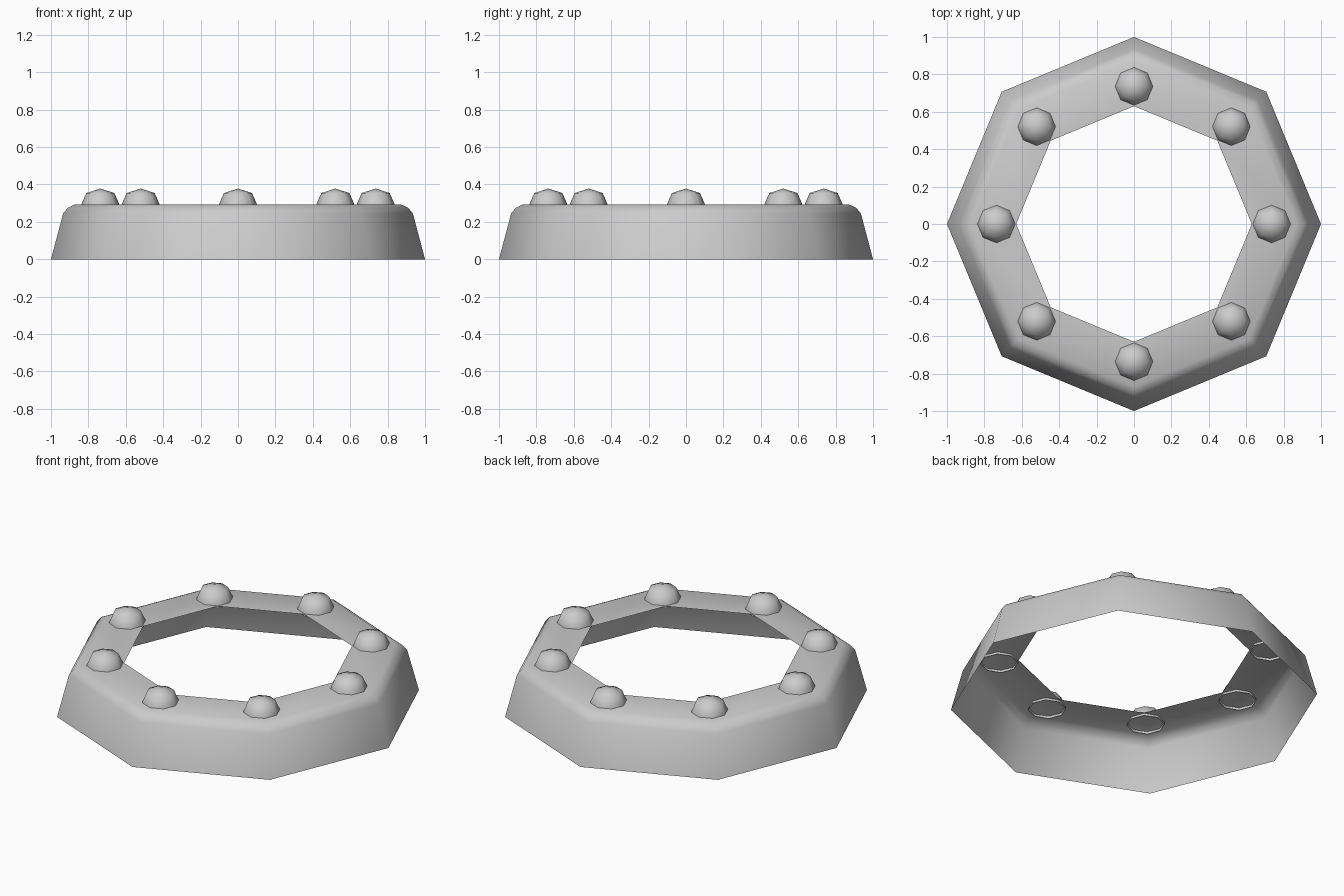
import bpy, bmesh
from math import cos, sin, pi, radians

if "Cube" in bpy.data.objects:
    bpy.data.objects.remove(bpy.data.objects["Cube"])

SIDES = 8

def lathe(name, profile, loc=(0, 0, 0), turn=0.0):
    """Revolve an open (radius, z) profile in eight steps; radius 0 makes a tip."""
    bm = bmesh.new()
    rings = []
    for r, z in profile:
        if r == 0:
            rings.append([bm.verts.new((0, 0, z))] * SIDES)
        else:
            rings.append([bm.verts.new((r * cos(turn + 2 * pi * i / SIDES),
                                        r * sin(turn + 2 * pi * i / SIDES), z))
                          for i in range(SIDES)])
    for a, b in zip(rings, rings[1:]):
        for i in range(SIDES):
            j = (i + 1) % SIDES
            bm.faces.new(list(dict.fromkeys((a[i], a[j], b[j], b[i]))))
    mesh = bpy.data.meshes.new(name)
    bm.to_mesh(mesh)
    bm.free()
    obj = bpy.data.objects.new(name, mesh)
    obj.location = loc
    bpy.context.collection.objects.link(obj)
    bpy.ops.object.select_all(action='DESELECT')
    obj.select_set(True)
    bpy.context.view_layer.objects.active = obj
    bpy.ops.object.shade_smooth_by_angle(angle=radians(60))
    return obj

# Open-bottomed octagonal shell with a rounded shoulder and flat top
lathe("ring_shell", [(1.0, 0), (0.935, 0.245), (0.91, 0.275),
                     (0.87, 0.294), (0.63, 0.294)])

# Faceted rivet domes, one on each corner of the top
dome = [(0.102, 0), (0.101, 0.015), (0.075, 0.074), (0, 0.098)]
for k in range(8):
    a = 2 * pi * k / 8
    lathe(f"rivet_{k + 1}", dome, (0.736 * cos(a), 0.736 * sin(a), 0.28), a)
